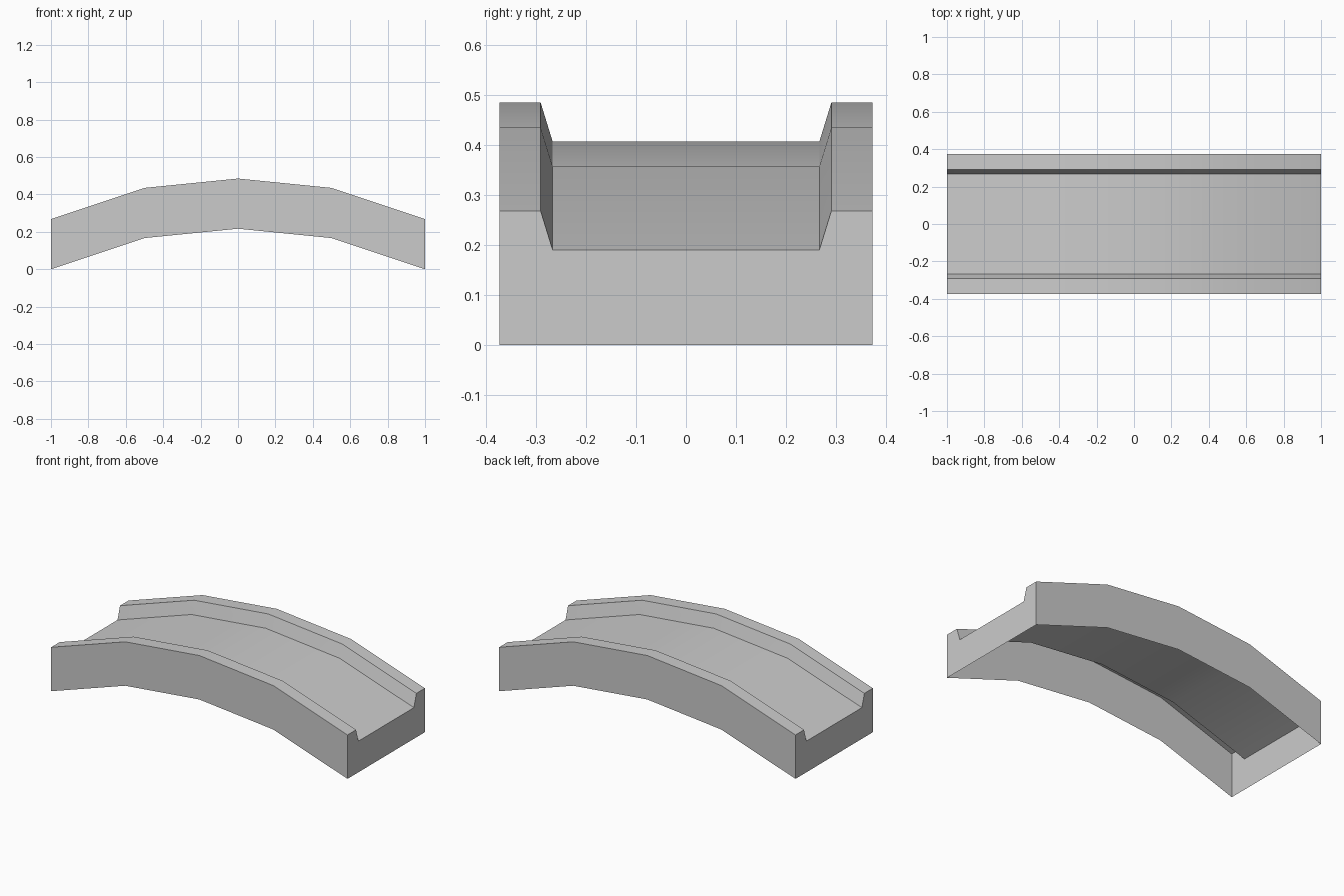
import bpy
import bmesh
import math

cube = bpy.data.objects.get("Cube")
if cube:
    bpy.data.objects.remove(cube, do_unlink=True)

grey = bpy.data.materials.new("stone_grey")
grey.use_nodes = True
colour = (0.6, 0.6, 0.6, 1)
grey.diffuse_color = colour
grey.node_tree.nodes["Principled BSDF"].inputs["Base Color"].default_value = colour

# Arch: (x, height of the lower edge)
arch = [(-1, 0), (-0.5, 0.167), (0, 0.217), (0.5, 0.167), (1, 0)]

# Channel cross-section, open underneath: (y, height above the lower edge)
half = [(-0.373, 0), (-0.373, 0.268), (-0.291, 0.268), (-0.267, 0.19)]
section = half + [(-y, z) for y, z in reversed(half)]

# Sweep the section along the arch: side walls, kerbs and deck
bm = bmesh.new()
rings = [[bm.verts.new((x, y, base + z)) for y, z in section] for x, base in arch]
for a, b in zip(rings, rings[1:]):
    for i in range(len(section) - 1):
        bm.faces.new((a[i], b[i], b[i + 1], a[i + 1]))

# End walls
bm.faces.new(rings[0])
bm.faces.new(list(reversed(rings[-1])))

# Point every face outward
bm.normal_update()
deck = max(bm.faces, key=lambda f: abs(f.normal.z))
if deck.normal.z < 0:
    bmesh.ops.reverse_faces(bm, faces=bm.faces[:])

mesh = bpy.data.meshes.new("arched_channel")
bm.to_mesh(mesh)
bm.free()
mesh.materials.append(grey)
channel = bpy.data.objects.new("arched_channel", mesh)
bpy.context.collection.objects.link(channel)

# Soft bends along the arch, crisp section corners
bpy.ops.object.select_all(action="DESELECT")
channel.select_set(True)
bpy.context.view_layer.objects.active = channel
bpy.ops.object.shade_smooth_by_angle(angle=math.radians(30))
